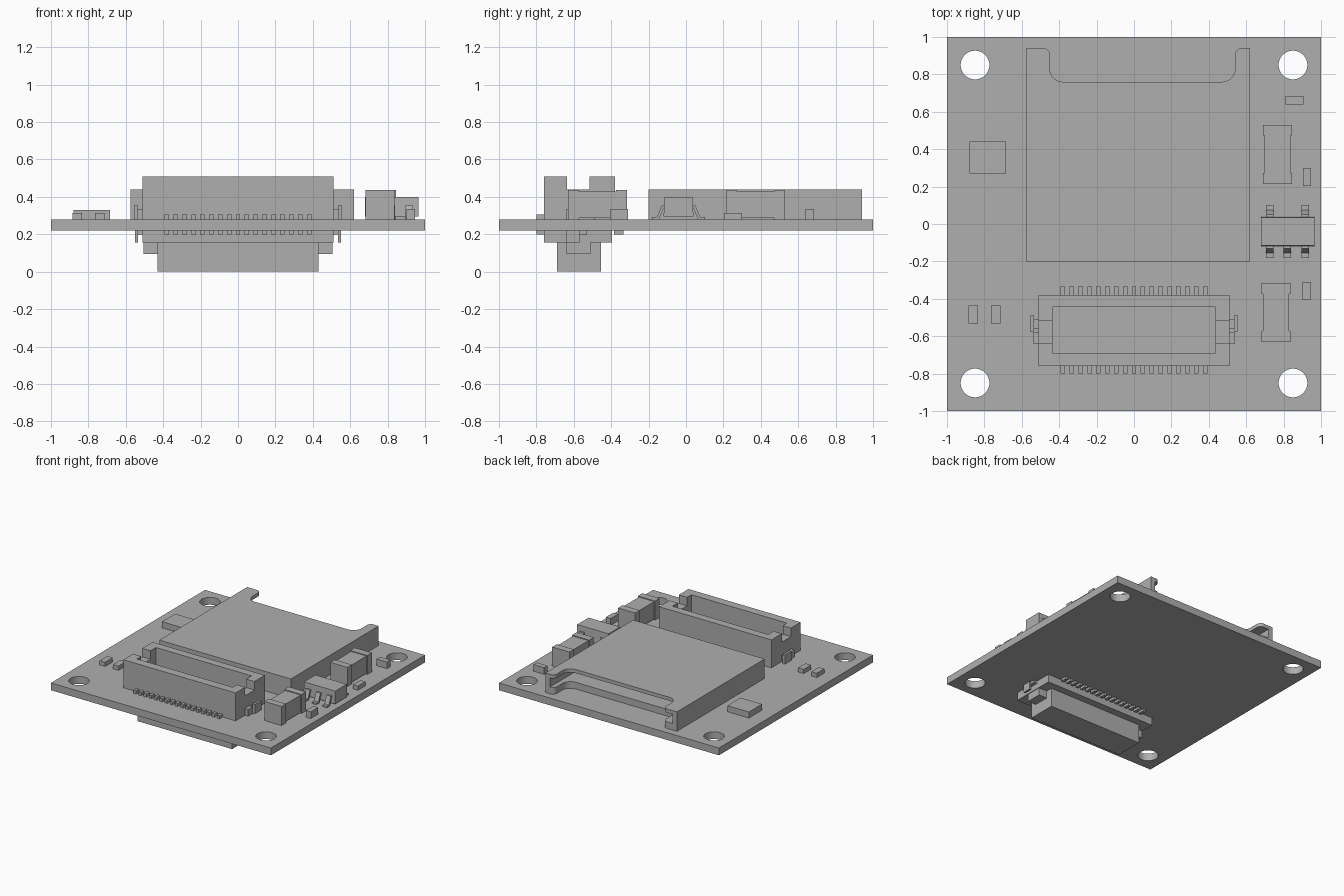
import bpy, bmesh, math

cube = bpy.data.objects.get("Cube")
if cube:
    bpy.data.objects.remove(cube, do_unlink=True)

grey = bpy.data.materials.new("neutral_grey")
grey.use_nodes = True
COLOUR = (0.43, 0.43, 0.43, 1)
grey.diffuse_color = COLOUR
grey.node_tree.nodes["Principled BSDF"].inputs["Base Color"].default_value = COLOUR

BOTTOM, TOP = 0.22, 0.28   # faces of the board


def finish(name, bm):
    bmesh.ops.recalc_face_normals(bm, faces=bm.faces)
    mesh = bpy.data.meshes.new(name)
    bm.to_mesh(mesh)
    bm.free()
    mesh.materials.append(grey)
    ob = bpy.data.objects.new(name, mesh)
    bpy.context.collection.objects.link(ob)
    return ob


def add_box(bm, x, y, z):
    new = bmesh.ops.create_cube(bm, size=1)["verts"]
    for v in new:
        for i, (lo, hi) in enumerate((x, y, z)):
            v.co[i] = lo if v.co[i] < 0 else hi


def boxes(name, *spans):
    bm = bmesh.new()
    for s in spans:
        add_box(bm, *s)
    return finish(name, bm)


def prism(name, points, lo, hi, axis):
    """Extrude a flat outline along x or z."""
    bm = bmesh.new()
    place = (lambda p: (lo, *p)) if axis == "x" else (lambda p: (*p, lo))
    face = bm.faces.new([bm.verts.new(place(p)) for p in points])
    ext = bmesh.ops.extrude_face_region(bm, geom=[face])["geom"]
    step = (hi - lo, 0, 0) if axis == "x" else (0, 0, hi - lo)
    bmesh.ops.translate(bm, vec=step, verts=[e for e in ext if isinstance(e, bmesh.types.BMVert)])
    return finish(name, bm)


def cut(target, cutter):
    cutter.hide_render = True
    mod = target.modifiers.new("cut", "BOOLEAN")
    mod.operation, mod.object, mod.solver = "DIFFERENCE", cutter, "EXACT"
    bpy.context.view_layer.objects.active = target
    bpy.ops.object.modifier_apply(modifier=mod.name)
    bpy.data.objects.remove(cutter, do_unlink=True)


def arc(cx, cy, r, a0, a1, n=8):
    angles = [math.radians(a0 + (a1 - a0) * i / n) for i in range(n + 1)]
    return [(cx + r * math.cos(a), cy + r * math.sin(a)) for a in angles]


# Board with four mounting holes
board = boxes("circuit_board", ((-1, 1), (-1, 1), (BOTTOM, TOP)))
for sx in (-1, 1):
    for sy in (-1, 1):
        hole = prism("hole_cutter", arc(sx * 0.85, sy * 0.85, 0.077, 0, 350, 35), 0.1, 0.4, "z")
        cut(board, hole)

# Card socket: notched shell with a slot opening at the back
outline = [(-0.575, 0.94), (-0.575, -0.2), (0.62, -0.2), (0.62, 0.94)]
outline += arc(0.575, 0.905, 0.035, 90, 180, 5)
outline += arc(0.47, 0.83, 0.07, 0, -90)
outline += arc(-0.38, 0.83, 0.07, -90, -180)
outline += arc(-0.485, 0.905, 0.035, 0, 90, 5)
socket = prism("card_socket", outline, TOP, 0.44, "z")
cut(socket, boxes("slot_cutter", ((-0.535, 0.58), (-0.1, 1.1), (0.335, 0.41))))

# Upper connector: open trough with notched ends
receptacle = boxes("upper_connector", ((-0.51, 0.51), (-0.76, -0.38), (TOP, 0.51)))
cut(receptacle, boxes("trough_cutter", ((-0.435, 0.435), (-0.69, -0.445), (0.32, 0.6))))
for s in (-1, 1):
    xs = tuple(sorted((s * 0.41, s * 0.6)))
    cut(receptacle, boxes("notch_cutter", (xs, (-0.635, -0.515), (0.44, 0.6))))

# Lower connector: base, plug and end keys
boxes("lower_connector",
      ((-0.51, 0.51), (-0.76, -0.395), (0.155, BOTTOM)),
      ((-0.43, 0.43), (-0.69, -0.455), (0, 0.155)),
      ((-0.505, -0.43), (-0.64, -0.51), (0.095, 0.155)),
      ((0.43, 0.505), (-0.64, -0.51), (0.095, 0.155)))

# Rows of contact pins above and below
for name, z in (("upper_pins", (TOP, 0.305)), ("lower_pins", (0.2, BOTTOM))):
    bm = bmesh.new()
    for i in range(17):
        x = -0.38 + i * 0.0475
        for y in ((-0.8, -0.755), (-0.385, -0.335)):
            add_box(bm, (x - 0.012, x + 0.012), y, z)
    finish(name, bm)

# Retaining clips at the connector ends
for side, s in (("left", 1), ("right", -1)):
    def xspan(a, b):
        return tuple(sorted((s * a, s * b)))
    boxes(side + "_upper_clip",
          (xspan(0.535, 0.555), (-0.575, -0.49), (TOP, 0.355)),
          (xspan(0.505, 0.54), (-0.64, -0.58), (TOP, 0.335)),
          (xspan(0.505, 0.54), (-0.56, -0.51), (0.3, 0.335)))
    boxes(side + "_lower_clip",
          (xspan(0.535, 0.55), (-0.64, -0.57), (0.155, BOTTOM)),
          (xspan(0.505, 0.54), (-0.62, -0.53), (0.2, BOTTOM)))

# Large two-ended components
for name, x, y in (("rear_capacitor", 0.767, 0.372), ("front_capacitor", 0.76, -0.473)):
    boxes(name,
          ((x - 0.07, x + 0.07), (y - 0.13, y + 0.13), (0.287, 0.43)),
          ((x - 0.078, x + 0.078), (y - 0.158, y - 0.1), (TOP, 0.437)),
          ((x - 0.078, x + 0.078), (y + 0.1, y + 0.158), (TOP, 0.437)))

# Small chip with tapered body and bent leads
chip = boxes("regulator_body", ((0.68, 0.965), (-0.12, 0.04), (0.295, 0.4)))
for v in chip.data.vertices:
    if v.co.z > 0.35:
        v.co.y = -0.04 + (v.co.y + 0.04) * 0.93
lead = [(0.06, 0.355), (0.09, 0.355), (0.115, 0.292), (0.142, 0.292),
        (0.142, 0.28), (0.104, 0.28), (0.08, 0.34), (0.06, 0.34)]
for s, positions in ((-1, (0.725, 0.82, 0.915)), (1, (0.725, 0.915))):
    for x in positions:
        prism("regulator_lead", [(-0.04 + s * y, z) for y, z in lead], x - 0.02, x + 0.02, "x")

# Tiny surface parts: centre x, centre y, half sizes, top height
for name, x, y, hx, hy, top in (
        ("rear_resistor", 0.858, 0.662, 0.048, 0.022, 0.335),
        ("middle_resistor", 0.925, 0.252, 0.022, 0.048, 0.315),
        ("front_resistor", 0.923, -0.357, 0.022, 0.048, 0.335),
        ("outer_resistor", -0.86, -0.483, 0.025, 0.048, 0.315),
        ("inner_resistor", -0.74, -0.483, 0.025, 0.048, 0.315),
        ("flat_chip", -0.782, 0.355, 0.098, 0.085, 0.33)):
    boxes(name, ((x - hx, x + hx), (y - hy, y + hy), (TOP, top)))
